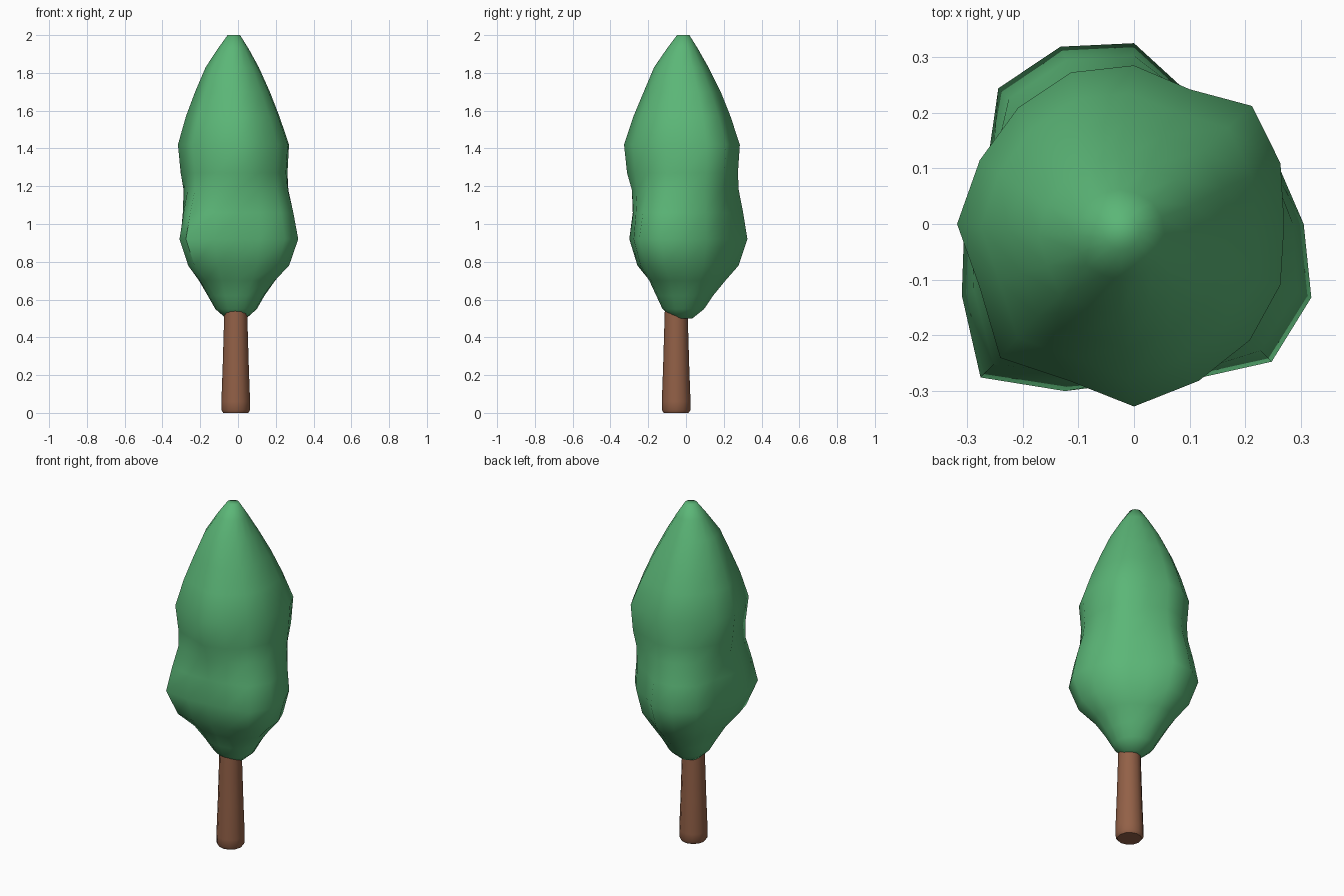
import bpy, bmesh, math

if "Cube" in bpy.data.objects:
    bpy.data.objects.remove(bpy.data.objects["Cube"])


def material(name, rgb):
    m = bpy.data.materials.new(name)
    m.diffuse_color = (*rgb, 1)
    m.use_nodes = True
    m.node_tree.nodes["Principled BSDF"].inputs["Base Color"].default_value = m.diffuse_color
    return m


def loft(name, rings, mat, angle):
    """Skin closed rings of 3D points, capping both ends."""
    bm = bmesh.new()
    loops = [[bm.verts.new(p) for p in ring] for ring in rings]
    n = len(loops[0])
    for a, b in zip(loops, loops[1:]):
        for i in range(n):
            j = (i + 1) % n
            bm.faces.new((a[i], a[j], b[j], b[i]))
    bm.faces.new(loops[0][::-1])
    bm.faces.new(loops[-1])
    bmesh.ops.recalc_face_normals(bm, faces=bm.faces)
    me = bpy.data.meshes.new(name)
    bm.to_mesh(me)
    bm.free()
    ob = bpy.data.objects.new(name, me)
    bpy.context.collection.objects.link(ob)
    me.materials.append(mat)
    bpy.ops.object.select_all(action='DESELECT')
    ob.select_set(True)
    bpy.context.view_layer.objects.active = ob
    bpy.ops.object.shade_smooth_by_angle(angle=math.radians(angle))
    return ob


def ring(radii, cx, cy, z):
    n = len(radii)
    return [(cx + r * math.cos(math.tau * i / n),
             cy + r * math.sin(math.tau * i / n), z) for i, r in enumerate(radii)]


green = material("leaf green", (0.105, 0.47, 0.185))
brown = material("bark brown", (0.29, 0.118, 0.063))

# Trunk: tapered, with a small rounded foot
trunk = [(0.0, 0.066), (0.015, 0.076), (0.06, 0.076), (0.25, 0.069), (0.52, 0.061), (0.58, 0.059)]
loft("trunk", [ring([r] * 12, -0.012, -0.052, z) for z, r in trunk], brown, 50)

# Foliage: lobed outlines of the upper and lower bulges, every 22.5 degrees from +x
upper = [.27, .285, .30, .262, .285, .295, .295, .30,
         .318, .30, .34, .305, .328, .305, .295, .285]
lower = [.305, .28, .27, .255, .325, .345, .345, .285,
         .305, .335, .39, .325, .285, .30, .35, .345]

# height, scale, share of upper outline, roundness, centre x, centre y
levels = [
    (0.50, 0.17, 0, 1.0, -0.01, -0.02),
    (0.55, 0.35, 0, 0.9, -0.01, -0.015),
    (0.62, 0.48, 0, 0.7, -0.01, -0.01),
    (0.70, 0.65, 0, 0.45, -0.005, 0),
    (0.78, 0.86, 0, 0.15, 0, 0),
    (0.92, 1.00, 0, 0, 0, 0),
    (1.06, 0.95, 0.15, 0.1, 0, 0),
    (1.18, 0.925, 0.6, 0.2, 0, 0),
    (1.27, 0.96, 1, 0.1, 0, 0),
    (1.42, 1.00, 1, 0, 0, 0),
    (1.57, 0.84, 1, 0.1, -0.01, -0.005),
    (1.70, 0.67, 1, 0.3, -0.018, -0.01),
    (1.83, 0.475, 1, 0.5, -0.025, -0.02),
    (1.93, 0.27, 1, 0.8, -0.024, -0.018),
    (2.00, 0.11, 1, 1.0, -0.022, -0.015),
]
rings = []
for z, s, up, rnd, cx, cy in levels:
    mix = [l + (u - l) * up for u, l in zip(upper, lower)]
    mean = sum(mix) / len(mix)
    rings.append(ring([s * (r + (mean - r) * rnd) for r in mix], cx, cy, z))
loft("foliage", rings, green, 60)
